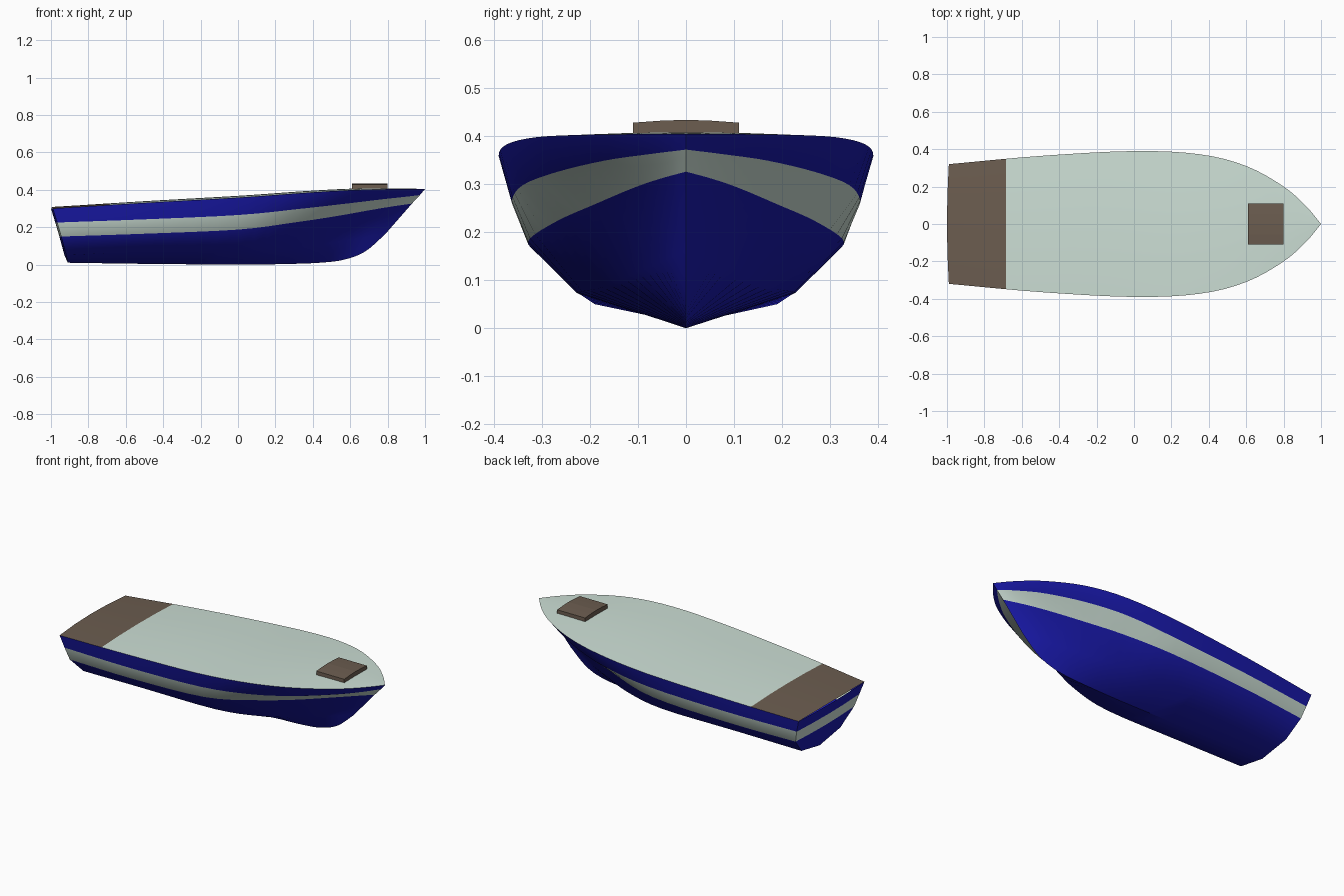
import bpy, bmesh, math
from mathutils import Vector

if "Cube" in bpy.data.objects:
    bpy.data.objects.remove(bpy.data.objects["Cube"])

STEPS = 4
ACROSS = [-1, -0.5, 0, 0.5, 1]
BULGE = 0.01


def material(name, rgb):
    m = bpy.data.materials.new(name)
    m.diffuse_color = (*rgb, 1)
    m.use_nodes = True
    m.node_tree.nodes["Principled BSDF"].inputs["Base Color"].default_value = m.diffuse_color
    return m


blue = material("navy_paint", (0.01, 0.01, 0.42))
pale = material("pale_paint", (0.61, 0.74, 0.67))
brown = material("brown_wood", (0.15, 0.11, 0.08))


def smooth_curve(pts):
    # Catmull-Rom curve through the control points
    p = [Vector(q) for q in pts]
    p = [2 * p[0] - p[1]] + p + [2 * p[-1] - p[-2]]
    out = []
    for a, b, c, d in zip(p, p[1:], p[2:], p[3:]):
        for k in range(STEPS):
            t = k / STEPS
            out.append(0.5 * (2 * b + (c - a) * t + (2 * a - 5 * b + 4 * c - d) * t ** 2
                              + (3 * b - a - 3 * c + d) * t ** 3))
    return out + [p[-2]]


def finish(bm, name, mats):
    me = bpy.data.meshes.new(name)
    bm.to_mesh(me)
    bm.free()
    ob = bpy.data.objects.new(name, me)
    for m in mats:
        me.materials.append(m)
    bpy.context.collection.objects.link(ob)
    return ob


# Fore-and-aft lines of one side, stern to stem
sheer = smooth_curve([(-.99, .32, .30), (-.5, .364, .33), (0, .39, .358), (.35, .373, .383),
                      (.6, .31, .398), (.8, .20, .403), (.92, .095, .404), (1, 0, .404)])
stripe_top = smooth_curve([(-.967, .305, .225), (-.5, .345, .242), (0, .363, .265), (.33, .34, .298),
                           (.57, .27, .325), (.77, .17, .349), (.89, .08, .362), (.973, 0, .372)])
stripe_low = smooth_curve([(-.945, .285, .15), (-.5, .32, .165), (0, .325, .187), (.3, .265, .225),
                           (.52, .19, .258), (.70, .115, .29), (.82, .058, .31), (.93, 0, .326)])
chine = smooth_curve([(-.918, .19, .05), (-.5, .22, .07), (0, .225, .075), (.27, .175, .085),
                      (.46, .115, .11), (.62, .06, .135), (.71, .03, .15), (.785, 0, .16)])
keel = smooth_curve([(-.91, 0, .01), (-.5, 0, .004), (0, 0, 0), (.25, 0, .003),
                     (.44, 0, .01), (.57, 0, .027), (.68, 0, .07), (.785, 0, .16)])


def mirrored(line):
    return [Vector((p.x, -p.y, p.z)) for p in line]


# Hull sides and bottom
half = [sheer, stripe_top, stripe_low, chine]
lines = half + [keel] + [mirrored(l) for l in reversed(half)]
bm = bmesh.new()
grid = [[bm.verts.new(p) for p in l] for l in lines]
for band, slot in enumerate([0, 1, 0, 0, 0, 0, 1, 0]):
    a, b = grid[band], grid[band + 1]
    for i in range(len(keel) - 1):
        bm.faces.new((a[i], a[i + 1], b[i + 1], b[i])).material_index = slot

# Transom, slightly bowed, with the stripe carried round
rows = []
for l in half:
    p = l[0]
    rows.append([bm.verts.new((p.x - BULGE * (1 - s * s), p.y * s, p.z)) for s in ACROSS])
for r, slot in enumerate([0, 1, 0]):
    for j in range(len(ACROSS) - 1):
        f = bm.faces.new((rows[r][j], rows[r][j + 1], rows[r + 1][j + 1], rows[r + 1][j]))
        f.material_index = slot
heel = bm.verts.new(keel[0])
for j in range(len(ACROSS) - 1):
    bm.faces.new((rows[3][j], rows[3][j + 1], heel))
bmesh.ops.remove_doubles(bm, verts=bm.verts[:], dist=0.0005)
bmesh.ops.recalc_face_normals(bm, faces=bm.faces[:])
hull = finish(bm, "hull", [blue, pale])
bpy.context.view_layer.objects.active = hull
hull.select_set(True)
bpy.ops.object.shade_smooth_by_angle(angle=math.radians(35))
hull.select_set(False)


# Cambered deck, cut into a main part and a wooden aft part
def deck(name, mat, keep_front):
    bm = bmesh.new()
    g = []
    for i, p in enumerate(sheer):
        bow_out = BULGE if i == 0 else 0
        g.append([bm.verts.new((p.x - bow_out * (1 - s * s), p.y * s,
                                p.z + 0.025 * p.y * (1 - s * s))) for s in ACROSS])
    for a, b in zip(g, g[1:]):
        for j in range(len(ACROSS) - 1):
            bm.faces.new((a[j], b[j], b[j + 1], a[j + 1]))
    bmesh.ops.remove_doubles(bm, verts=bm.verts[:], dist=0.0005)
    bmesh.ops.bisect_plane(bm, geom=bm.verts[:] + bm.edges[:] + bm.faces[:],
                           plane_co=(-0.685, 0, 0), plane_no=(1, 0, 0),
                           clear_inner=keep_front, clear_outer=not keep_front)
    for f in bm.faces:
        f.smooth = True
    return finish(bm, name, [mat])


deck("main_deck", pale, True)
deck("aft_deck", brown, False)

# Foredeck hatch with a cambered top
bm = bmesh.new()
profile = [(-.11, .395), (.11, .395), (.11, .428), (.055, .432), (0, .434), (-.055, .432), (-.11, .428)]
face = bm.faces.new([bm.verts.new((.61, y, z)) for y, z in profile])
ext = bmesh.ops.extrude_face_region(bm, geom=[face])
bmesh.ops.translate(bm, vec=(.19, 0, 0),
                    verts=[v for v in ext["geom"] if isinstance(v, bmesh.types.BMVert)])
bmesh.ops.recalc_face_normals(bm, faces=bm.faces[:])
finish(bm, "foredeck_hatch", [brown])
